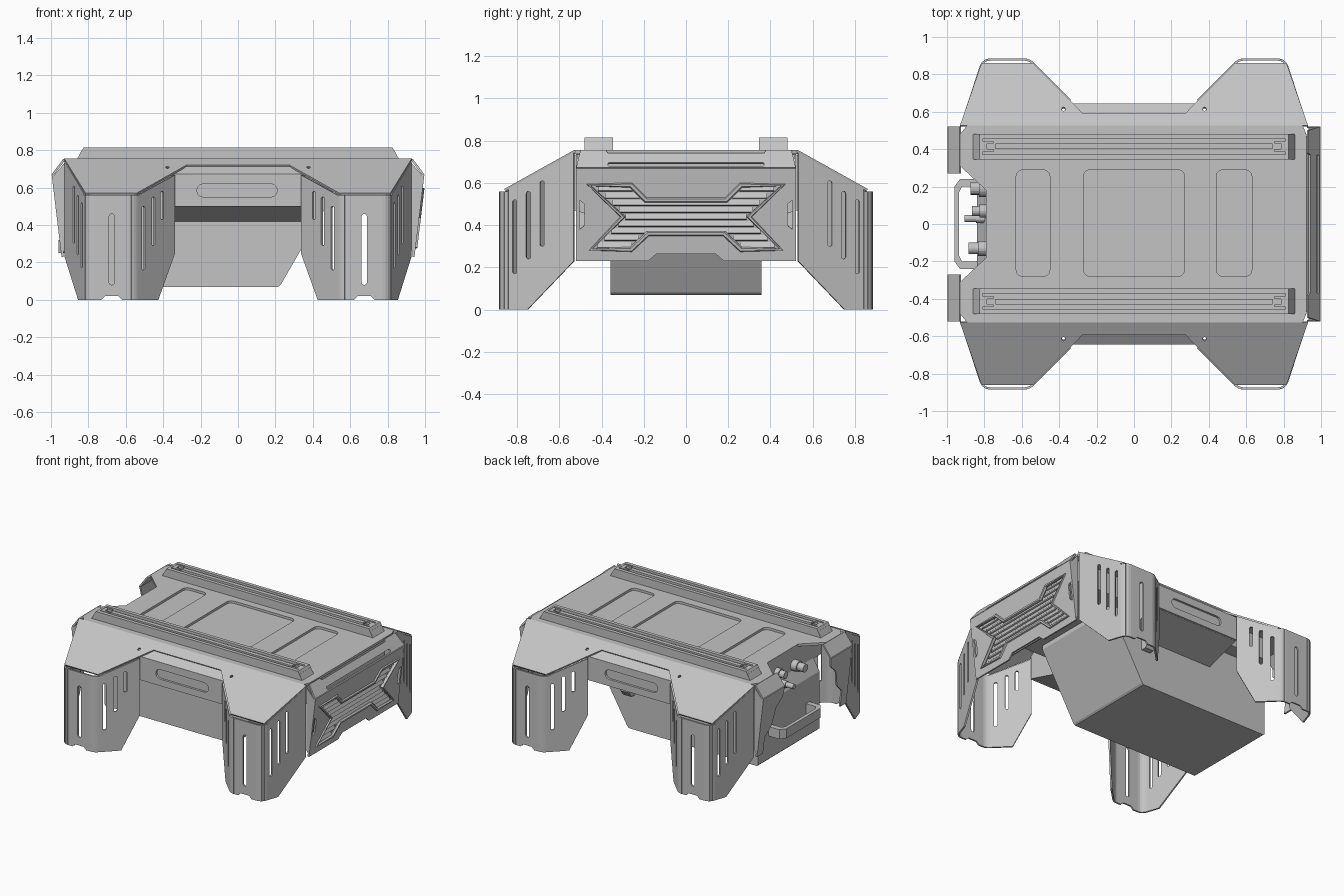
import bpy, bmesh, math
from mathutils import Vector, Matrix

cube = bpy.data.objects.get("Cube")
if cube:
    bpy.data.objects.remove(cube, do_unlink=True)

grey = bpy.data.materials.new("plain_grey")
grey.use_nodes = True
grey.diffuse_color = (0.55, 0.55, 0.55, 1)
bsdf = next(n for n in grey.node_tree.nodes if n.type == 'BSDF_PRINCIPLED')
bsdf.inputs["Base Color"].default_value = grey.diffuse_color

X, Y, Z = Vector((1, 0, 0)), Vector((0, 1, 0)), Vector((0, 0, 1))


def frame(a, b, origin=(0, 0, 0)):
    """Plane spanned by a and b, thickness along its normal."""
    a, b = Vector(a), Vector(b)
    m = Matrix((a, b, a.cross(b).normalized())).transposed().to_4x4()
    m.translation = Vector(origin)
    return m


def plate(name, outline, m, thick=0.012, holes=(), mirror="", tube=0):
    """Sheet or solid from an outline with holes; tube > 0 makes a rod along the outline."""
    cu = bpy.data.curves.new(name, 'CURVE')
    if tube:
        cu.dimensions, cu.bevel_depth, cu.bevel_resolution = '3D', tube, 1
    else:
        cu.dimensions, cu.fill_mode, cu.extrude = '2D', 'BOTH', thick / 2
    for loop in [outline, *holes]:
        sp = cu.splines.new('POLY')
        sp.points.add(len(loop) - 1)
        for p, (u, v) in zip(sp.points, loop):
            p.co = (u, v, 0, 1)
        sp.use_cyclic_u = True
    tmp = bpy.data.objects.new("tmp", cu)
    bpy.context.collection.objects.link(tmp)
    dg = bpy.context.evaluated_depsgraph_get()
    me = bpy.data.meshes.new_from_object(tmp.evaluated_get(dg))
    bpy.data.objects.remove(tmp, do_unlink=True)
    bpy.data.curves.remove(cu)
    me.name = name
    me.transform(m)
    bm = bmesh.new()
    bm.from_mesh(me)
    bmesh.ops.remove_doubles(bm, verts=bm.verts, dist=1e-5)
    bmesh.ops.recalc_face_normals(bm, faces=bm.faces)
    for f in bm.faces:
        f.smooth = False
    bm.to_mesh(me)
    bm.free()
    me.materials.clear()
    me.materials.append(grey)
    ob = bpy.data.objects.new(name, me)
    bpy.context.collection.objects.link(ob)
    if mirror:
        mod = ob.modifiers.new("Mirror", 'MIRROR')
        mod.use_axis = ("x" in mirror, "y" in mirror, False)
        mod.use_mirror_merge = False


def rrect(x0, x1, y0, y1, r):
    """Rounded rectangle."""
    pts = []
    for i, (cx, cy) in enumerate([(x1 - r, y1 - r), (x0 + r, y1 - r),
                                  (x0 + r, y0 + r), (x1 - r, y0 + r)]):
        for k in range(4):
            t = math.pi / 2 * (i + k / 3)
            pts.append((cx + r * math.cos(t), cy + r * math.sin(t)))
    return pts


def circle(cx, cy, r, n=16):
    return [(cx + r * math.cos(t * math.tau / n), cy + r * math.sin(t * math.tau / n)) for t in range(n)]


def slot(c, z0, z1, w):
    return rrect(c - w / 2, c + w / 2, z0, z1, w * 0.49)


def rect(x0, x1, y0, y1):
    return [(x0, y0), (x1, y0), (x1, y1), (x0, y1)]


def both(half):
    """Close a half outline by reflecting its first coordinate."""
    return half + [(-u, v) for u, v in reversed(half)]


def wall(name, p0, p1, outline, holes=(), along="x"):
    """Upright sheet through two ground points, outline given in (x or y, z)."""
    d = Vector((p1[0] - p0[0], p1[1] - p0[1], 0))
    k = 0 if along == "x" else 1
    d /= d[k]
    plate(name, outline, frame(d, Z, Vector((*p0, 0)) - d * p0[k]), 0.012, holes, "xy")


def leg_corner(name, a, b, c):
    """Rounded vertical fold from a to c around corner b."""
    a, b, c = Vector(a), Vector(b), Vector(c)
    pts = [a.lerp(b, t / 4).lerp(b.lerp(c, t / 4), t / 4) for t in range(5)]
    for i, (p, q) in enumerate(zip(pts, pts[1:])):
        wall("%s_%d" % (name, i), p, q, rect(q.x, p.x, 0, 0.56))


# Deck with three shallow recesses
recesses = [rrect(a, b, -0.28, 0.29, 0.035) for a, b in ((-0.63, -0.45), (-0.27, 0.27), (0.44, 0.63))]
deck = [(0.922, -0.48), (0.922, 0.48), (0.9, 0.53), (-0.89, 0.53), (-0.93, 0.48), (-0.93, 0.31),
        (-0.79, 0.18), (-0.79, -0.18), (-0.93, -0.31), (-0.93, -0.48), (-0.89, -0.53), (0.9, -0.53)]
plate("deck", deck, frame(X, Y, (0, 0, 0.746)), 0.018, recesses)

# Inner hull and the side bulge between the legs
plate("inner_hull", rect(-0.46, 0.46, 0.58, 0.738), frame(Y, Z, (0.045, 0, 0)), 1.67)
plate("side_bulge", both([(0.52, 0.735), (0.575, 0.717), (0.59, 0.713), (0.644, 0.674), (0.628, 0.672),
                          (0.628, 0.5), (0.36, 0.42)]), frame(Y, Z), 0.72)
plate("side_panel", rect(-0.36, 0.36, 0.5, 0.674), frame(X, Z, (0, 0.637, 0)), 0.016,
      [rrect(-0.22, 0.21, 0.55, 0.62, 0.034)], "y")

# Sloped fenders with bolt holes
fender_plane = frame(X, (0, 1, -0.557), (0, 0, 0.749 + 0.53 * 0.557))
plate("fender", both([(0.93, 0.525), (0.815, 0.858), (0.54, 0.858), (0.275, 0.59)]),
      fender_plane, 0.012, [circle(s * 0.377, 0.612, 0.01, 10) for s in (-1, 1)], "y")

# Legs: folded sheet with rounded corners and slots
wall("leg_side", (0.925, 0.52), (0.82, 0.84),
     [(0.53, 0.23), (0.53, 0.742), (0.84, 0.57), (0.84, 0), (0.75, 0)],
     [slot(0.81, 0.17, 0.52, 0.02), slot(0.745, 0.24, 0.56, 0.02), slot(0.68, 0.3, 0.61, 0.02)], "y")
leg_corner("leg_outer_corner", (0.82, 0.84), (0.807, 0.879), (0.77, 0.879))
wall("leg_front", (0.77, 0.879), (0.585, 0.879),
     [(0.77, 0), (0.77, 0.56), (0.585, 0.56), (0.585, 0), (0.62, 0), (0.64, 0.02), (0.71, 0.02), (0.73, 0)],
     [slot(0.675, 0.08, 0.46, 0.028)])
leg_corner("leg_inner_corner", (0.585, 0.879), (0.558, 0.879), (0.535, 0.855))
wall("leg_inner", (0.535, 0.855), (0.34, 0.66),
     [(0.535, 0), (0.43, 0), (0.34, 0.25), (0.34, 0.668), (0.535, 0.56)],
     [slot(0.51, 0.16, 0.5, 0.016), slot(0.457, 0.29, 0.55, 0.016), slot(0.41, 0.43, 0.58, 0.016)])

# Grille end: leaning panel, folded top band
lean = Vector((0.12, 0, 1))


def end_plane(offset=0.0):
    return frame(Y, lean, (0.91 + offset, 0, 0))


fold = Vector((-0.75, 0, 1))
band_plane = frame(Y, fold, (0.99 + 0.67 * 0.75, 0, 0))
cross = [(0.46, 0.59), (0.3, 0.44), (0.45, 0.285), (0.26, 0.285), (0.18, 0.36)]
cross = cross + [(-u, v) for u, v in reversed(cross)] + [(-0.26, 0.59), (-0.19, 0.52), (0.19, 0.52), (0.26, 0.59)]
side_hole = [(0.505, 0.38), (0.505, 0.52), (0.48, 0.5), (0.48, 0.4)]
plate("grille_panel", both([(0.14, 0.265), (0.18, 0.23), (0.52, 0.23), (0.52, 0.67)]), end_plane(), 0.012,
      [cross, side_hole, [(-u, v) for u, v in side_hole]])
plate("grille_backing", rect(-0.47, 0.47, 0.27, 0.61), end_plane(-0.025), 0.01)
plate("grille_frame", cross, end_plane(0.004), tube=0.013)
plate("grille_band", both([(0.52, 0.67), (0.5, 0.752), (0.38, 0.752), (0.37, 0.738)]), band_plane, 0.012,
      [rrect(-0.37, 0.37, 0.677, 0.693, 0.007)])

# Folded returns closing the end panels towards the legs
plate("corner_return", [(0.925, 0.27), (0.925, 0.735), (0.985, 0.665), (0.936, 0.25)],
      frame(X, Z, (0, 0.516, 0)), 0.008, (), "xy")

# Louvres follow the cross-shaped opening
for i in range(9):
    z = 0.305 + i * 0.0335
    outer = 0.285 + abs(z - 0.44)
    inner = 0.2 + max(z - 0.52, 0.36 - z)
    split = inner > 0.2
    plate("louvre_%d" % i, rect(inner if split else -outer, outer, -0.012, 0.012),
          frame(Y, Vector((-0.5, 0, 1)), (0.9 + 0.12 * z, 0, z)), 0.01, (), "y" if split else "")

# Connector end: two corner flaps
flip = Matrix.Scale(-1, 4, X)
plate("corner_flap", [(0.52, 0.23), (0.52, 0.67), (0.27, 0.67), (0.28, 0.6), (0.35, 0.54),
                      (0.38, 0.42), (0.45, 0.35), (0.45, 0.23)], flip @ end_plane(), 0.012, (), "y")
plate("corner_flap_band", [(0.52, 0.67), (0.52, 0.752), (0.27, 0.752), (0.27, 0.67)],
      flip @ band_plane, 0.012, (), "y")

# Connectors on the recessed end wall
for i, (y, z, r, length) in enumerate([(0.19, 0.62, 0.045, 0.09), (0.07, 0.64, 0.035, 0.08),
                                       (0.03, 0.55, 0.025, 0.12), (-0.13, 0.62, 0.04, 0.1)]):
    for part, rad, ln in (("collar", r, length * 0.5), ("plug", r * 0.75, length)):
        plate("connector_%s_%d" % (part, i), circle(y, z, rad), frame(Y, Z, (-0.785 - ln / 2, 0, 0)), ln)

# Battery box with sloped nose and pull handle
plate("battery_box", [(-0.84, 0.08), (-0.83, 0.07), (0.215, 0.07), (0.228, 0.08), (0.5, 0.55), (0.5, 0.585),
                      (-0.79, 0.585), (-0.84, 0.5)], frame(X, Z), 0.715)
grip = [(-0.84, -0.24), (-0.93, -0.24), (-0.96, -0.2), (-0.96, 0.2), (-0.93, 0.24), (-0.84, 0.24),
        (-0.84, 0.2), (-0.92, 0.2), (-0.935, 0.17), (-0.935, -0.17), (-0.92, -0.2), (-0.84, -0.2)]
plate("battery_handle", grip, frame(X, Y, (0, 0, 0.285)), 0.07)
plate("side_latch", [(0.36, 0.43), (0.43, 0.43), (0.43, 0.37), (0.4, 0.33), (0.36, 0.33)],
      frame(Y, Z, (0.2, 0, 0)), 0.07)

# Roof rails with channel, rib and end fittings
rail = both([(0.86, 0.754), (0.826, 0.815)])
for y in (0.358, 0.467):
    plate("rail_lip", rail, frame(X, Z, (0, y, 0)), 0.026, (), "y")
plate("rail_base", both([(0.86, 0.754), (0.837, 0.797)]), frame(X, Z, (0, 0.4125, 0)), 0.13, (), "y")
plate("rail_end", [(0.86, 0.754), (0.826, 0.815), (0.81, 0.815), (0.81, 0.754)],
      frame(X, Z, (0, 0.4125, 0)), 0.134, (), "xy")
plate("rail_rib", rect(-0.74, 0.74, 0.79, 0.813), frame(X, Z, (0, 0.415, 0)), 0.03, (), "y")
plate("rail_fitting", [(0.75, 0.385), (0.81, 0.385), (0.81, 0.445), (0.75, 0.445), (0.75, 0.43),
                       (0.785, 0.43), (0.785, 0.4), (0.75, 0.4)], frame(X, Y, (0, 0, 0.802)), 0.022, (), "xy")
